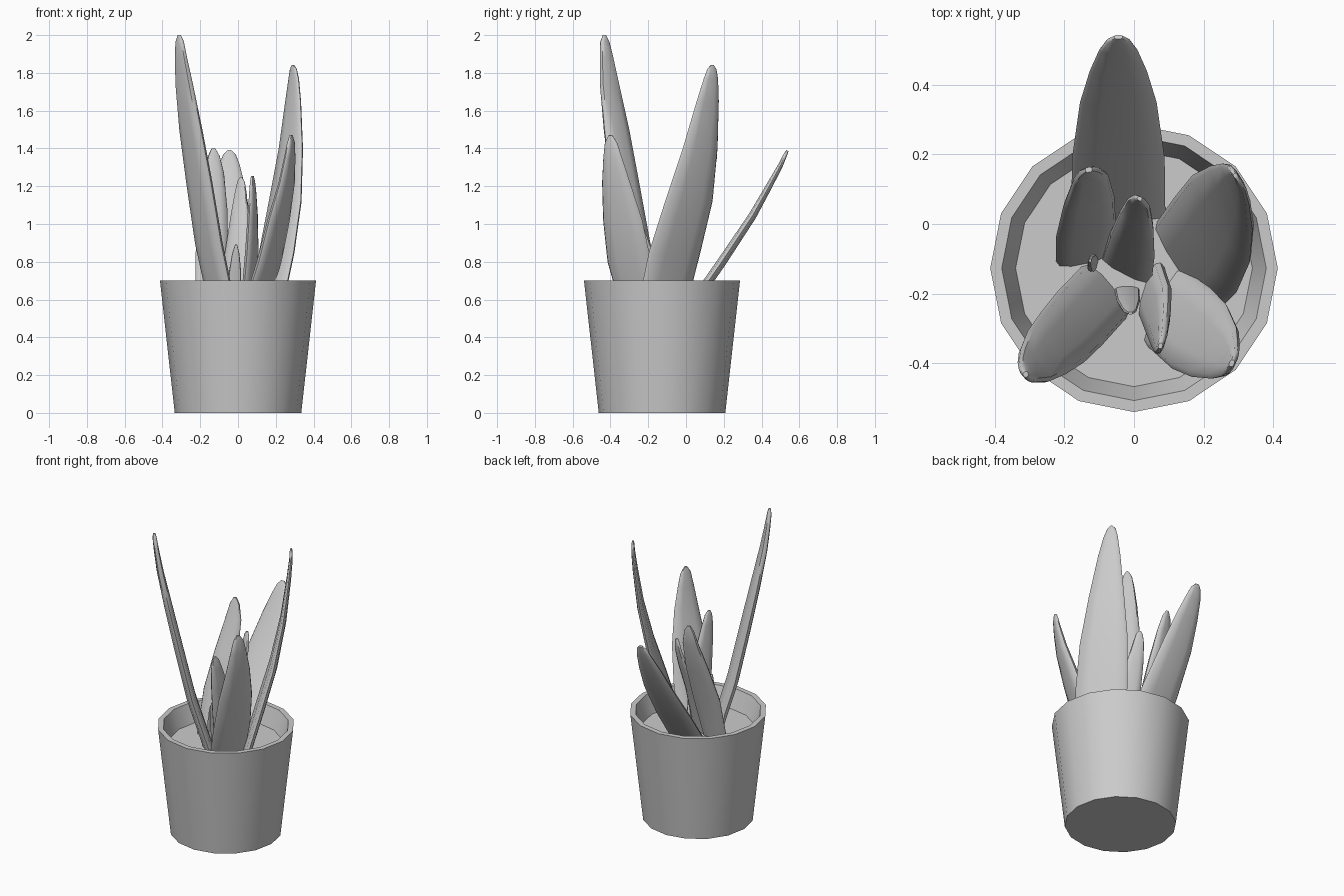
import bpy, bmesh, math
from mathutils import Vector

POT = Vector((0, -0.127, 0))


def finish(name, bm, angle):
    bmesh.ops.recalc_face_normals(bm, faces=bm.faces)
    me = bpy.data.meshes.new(name)
    bm.to_mesh(me)
    bm.free()
    ob = bpy.data.objects.new(name, me)
    bpy.context.collection.objects.link(ob)
    bpy.ops.object.select_all(action='DESELECT')
    ob.select_set(True)
    bpy.context.view_layer.objects.active = ob
    bpy.ops.object.shade_smooth_by_angle(angle=math.radians(angle))
    return ob


def loft(bm, rings):
    """Skin closed rings and cap both ends."""
    loops = [[bm.verts.new(p) for p in r] for r in rings]
    n = len(loops[0])
    for a, b in zip(loops, loops[1:]):
        for i in range(n):
            j = (i + 1) % n
            bm.faces.new((a[i], a[j], b[j], b[i]))
    bm.faces.new(loops[0][::-1])
    bm.faces.new(loops[-1])


# Pot with rim, inner wall and soil as one 16-sided turned shape
def turned(name, profile, sides=16):
    bm = bmesh.new()
    loft(bm, [[POT + Vector((r * math.cos(2 * math.pi * i / sides),
                             r * math.sin(2 * math.pi * i / sides), z))
               for i in range(sides)] for r, z in profile])
    return finish(name, bm, 35)


turned("pot", [(0.335, 0), (0.413, 0.70), (0.38, 0.70), (0.34, 0.58)])


# Leaf: stations (x, y, z, half width) along the spine, flat rounded section
def leaf(name, across, stations, thick=0.025):
    across = Vector((across[0], across[1], 0)).normalized()
    pts = [Vector(s[:3]) for s in stations]
    section = [(1, 0), (0.9, 0.65), (0.45, 1), (-0.45, 1), (-0.9, 0.65),
               (-1, 0), (-0.9, -0.65), (-0.45, -1), (0.45, -1), (0.9, -0.65)]
    wmax = max(s[3] for s in stations)
    rings = []
    for i, (p, s) in enumerate(zip(pts, stations)):
        tangent = pts[min(i + 1, len(pts) - 1)] - pts[max(i - 1, 0)]
        normal = across.cross(tangent).normalized()
        t = thick * (0.2 + 0.8 * s[3] / wmax)
        rings.append([p + across * (u * s[3]) + normal * (v * t) for u, v in section])
    bm = bmesh.new()
    loft(bm, rings)
    return finish(name, bm, 50)


# Large outer leaves
leaf("tall_left_leaf", (0.65, -0.76), [
    (-0.085, -0.195, 0.57, 0.098), (-0.155, -0.27, 0.90, 0.10),
    (-0.205, -0.325, 1.22, 0.095), (-0.25, -0.368, 1.5, 0.083),
    (-0.285, -0.405, 1.74, 0.062), (-0.302, -0.42, 1.88, 0.042),
    (-0.309, -0.43, 1.965, 0.028), (-0.311, -0.432, 2.0, 0.008)], 0.029)
leaf("tall_right_leaf", (0.55, -0.84), [
    (0.15, -0.125, 0.57, 0.155), (0.205, -0.06, 0.85, 0.163),
    (0.25, 0.015, 1.12, 0.15), (0.28, 0.075, 1.4, 0.11),
    (0.292, 0.115, 1.65, 0.07), (0.295, 0.132, 1.77, 0.045),
    (0.293, 0.137, 1.82, 0.028), (0.292, 0.138, 1.842, 0.008)])
leaf("back_leaf", (1, 0), [
    (-0.045, 0.03, 0.57, 0.135), (-0.045, 0.19, 0.80, 0.133),
    (-0.045, 0.35, 1.04, 0.11), (-0.045, 0.44, 1.2, 0.082),
    (-0.045, 0.50, 1.31, 0.055), (-0.045, 0.525, 1.365, 0.035),
    (-0.045, 0.537, 1.388, 0.012)])
leaf("front_right_leaf", (0.43, 0.90), [
    (0.09, -0.24, 0.57, 0.122), (0.165, -0.30, 0.80, 0.128),
    (0.215, -0.335, 1.02, 0.115), (0.258, -0.37, 1.22, 0.082),
    (0.274, -0.388, 1.35, 0.055), (0.281, -0.397, 1.43, 0.036),
    (0.281, -0.40, 1.47, 0.010)], 0.027)

# Smaller inner leaves
leaf("inner_left_leaf", (0.97, 0.2), [
    (-0.15, -0.095, 0.57, 0.075), (-0.138, -0.02, 0.85, 0.088),
    (-0.13, 0.065, 1.08, 0.075), (-0.125, 0.13, 1.27, 0.052),
    (-0.128, 0.15, 1.36, 0.032), (-0.13, 0.156, 1.40, 0.010)])
leaf("inner_middle_leaf", (0.87, -0.45), [
    (-0.02, -0.125, 0.57, 0.08), (-0.005, -0.06, 0.85, 0.072),
    (0.008, 0.015, 1.04, 0.053), (0.015, 0.06, 1.17, 0.034),
    (0.016, 0.07, 1.225, 0.021), (0.016, 0.073, 1.245, 0.007)], 0.022)
leaf("inner_right_leaf", (0.3, 0.95), [
    (0.05, -0.19, 0.57, 0.085), (0.073, -0.255, 0.85, 0.082),
    (0.078, -0.303, 1.04, 0.062), (0.078, -0.335, 1.17, 0.04),
    (0.077, -0.345, 1.23, 0.025), (0.076, -0.35, 1.255, 0.008)], 0.022)

# Young shoots
leaf("front_shoot", (1, 0), [
    (-0.02, -0.19, 0.57, 0.036), (-0.016, -0.222, 0.74, 0.033),
    (-0.012, -0.248, 0.84, 0.02), (-0.01, -0.256, 0.89, 0.006)], 0.012)
leaf("left_shoot", (0.25, 0.95), [
    (-0.115, -0.115, 0.57, 0.026), (-0.122, -0.11, 0.68, 0.024),
    (-0.125, -0.105, 0.75, 0.014), (-0.126, -0.105, 0.78, 0.005)], 0.010)
